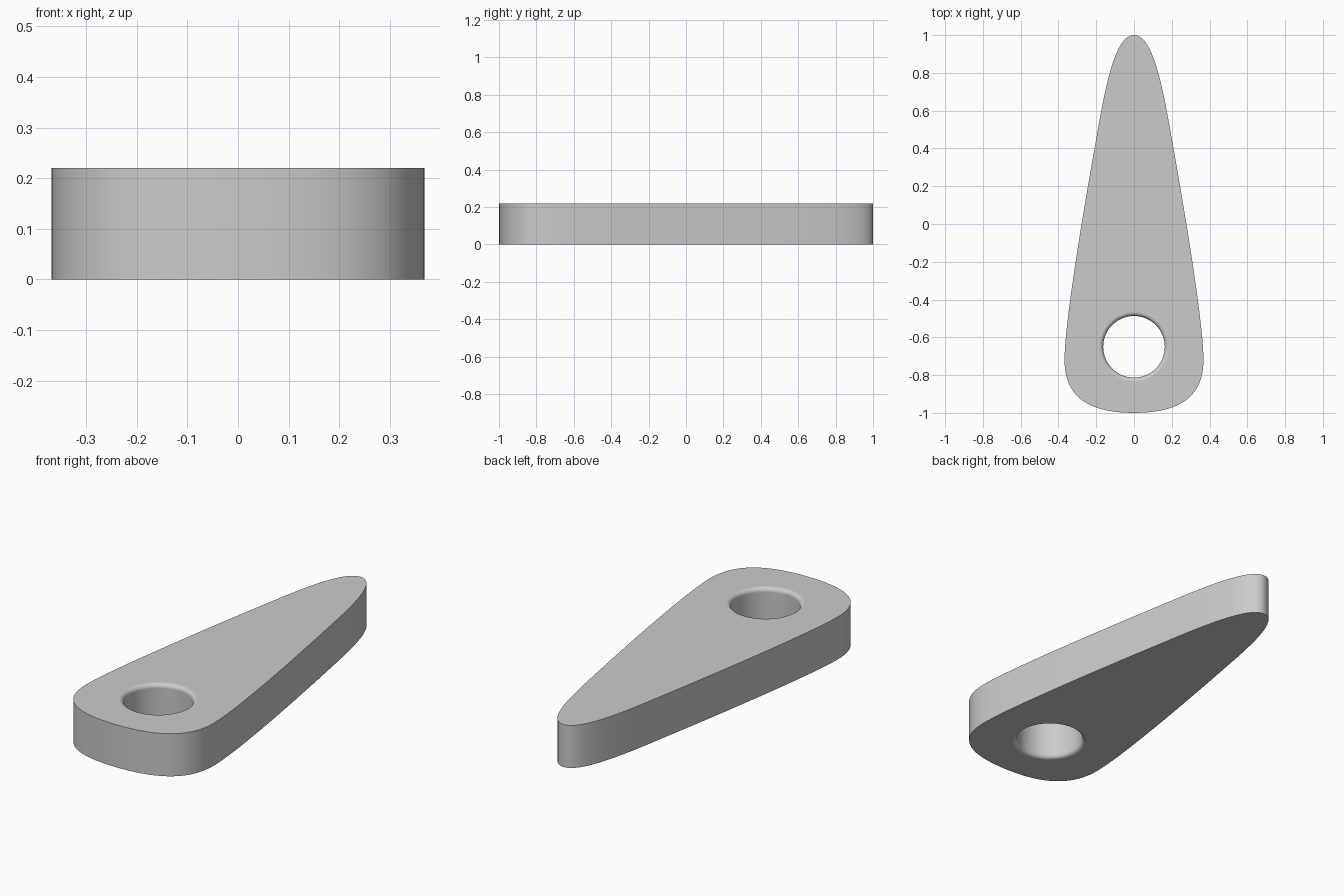
import bpy
import bmesh
import math
from mathutils import Vector
from mathutils.geometry import interpolate_bezier

HEIGHT = 0.22
HOLE_Y, HOLE_R, FILLET = -0.65, 0.163, 0.022

cube = bpy.data.objects.get("Cube")
if cube:
    bpy.data.objects.remove(cube, do_unlink=True)


def to_object(name, bm):
    bmesh.ops.recalc_face_normals(bm, faces=bm.faces)
    mesh = bpy.data.meshes.new(name)
    bm.to_mesh(mesh)
    bm.free()
    obj = bpy.data.objects.new(name, mesh)
    bpy.context.collection.objects.link(obj)
    return obj


# Half outline as chained bezier segments, from the blunt end to the tip
path = [Vector(p) for p in (
    (0, -1), (0.26, -1), (0.368, -0.9),
    (0.368, -0.72), (0.368, -0.52), (0.26, 0.12),
    (0.2, 0.45), (0.15, 0.74), (0.1, 1),
    (0, 1))]
half = []
for i in range(0, 9, 3):
    half += interpolate_bezier(*path[i:i + 4], 20)[:-1]
half.append(path[-1])
outline = half + [Vector((-p.x, p.y)) for p in reversed(half[1:-1])]

# Tapered plate
bm = bmesh.new()
base = bm.faces.new([bm.verts.new((p.x, p.y, 0)) for p in outline])
top = bmesh.ops.extrude_face_region(bm, geom=[base], use_keep_orig=True)
bmesh.ops.translate(bm, vec=(0, 0, HEIGHT),
                    verts=[g for g in top["geom"] if isinstance(g, bmesh.types.BMVert)])
plate = to_object("tapered_plate", bm)

# Lathed cutter for the pivot hole, flared at both ends to round the rims
flare = HOLE_R + FILLET
lower = [(0, -0.05), (flare, -0.05)]
for i in range(7):
    a = math.radians(15 * i)
    lower.append((flare - FILLET * math.sin(a), FILLET * (1 - math.cos(a))))
profile = lower + [(r, HEIGHT - z) for r, z in reversed(lower)]
bm = bmesh.new()
verts = [bm.verts.new((r, HOLE_Y, z)) for r, z in profile]
edges = [bm.edges.new(pair) for pair in zip(verts, verts[1:])]
bmesh.ops.spin(bm, geom=verts + edges, cent=(0, HOLE_Y, 0), axis=(0, 0, 1),
               angle=math.tau, steps=64)
bmesh.ops.remove_doubles(bm, verts=bm.verts, dist=0.0001)
cutter = to_object("hole_cutter", bm)
cutter.hide_render = True

# Cut the hole, then smooth the walls and keep the flat faces flat
cut = plate.modifiers.new("pivot_hole", "BOOLEAN")
cut.operation = "DIFFERENCE"
cut.solver = "EXACT"
cut.object = cutter
bpy.ops.object.select_all(action="DESELECT")
plate.select_set(True)
bpy.context.view_layer.objects.active = plate
bpy.ops.object.modifier_apply(modifier=cut.name)
bpy.data.objects.remove(cutter, do_unlink=True)
bpy.ops.object.shade_smooth_by_angle(angle=math.radians(35))
weighted = plate.modifiers.new("flat_face_normals", "WEIGHTED_NORMAL")
weighted.keep_sharp = True
